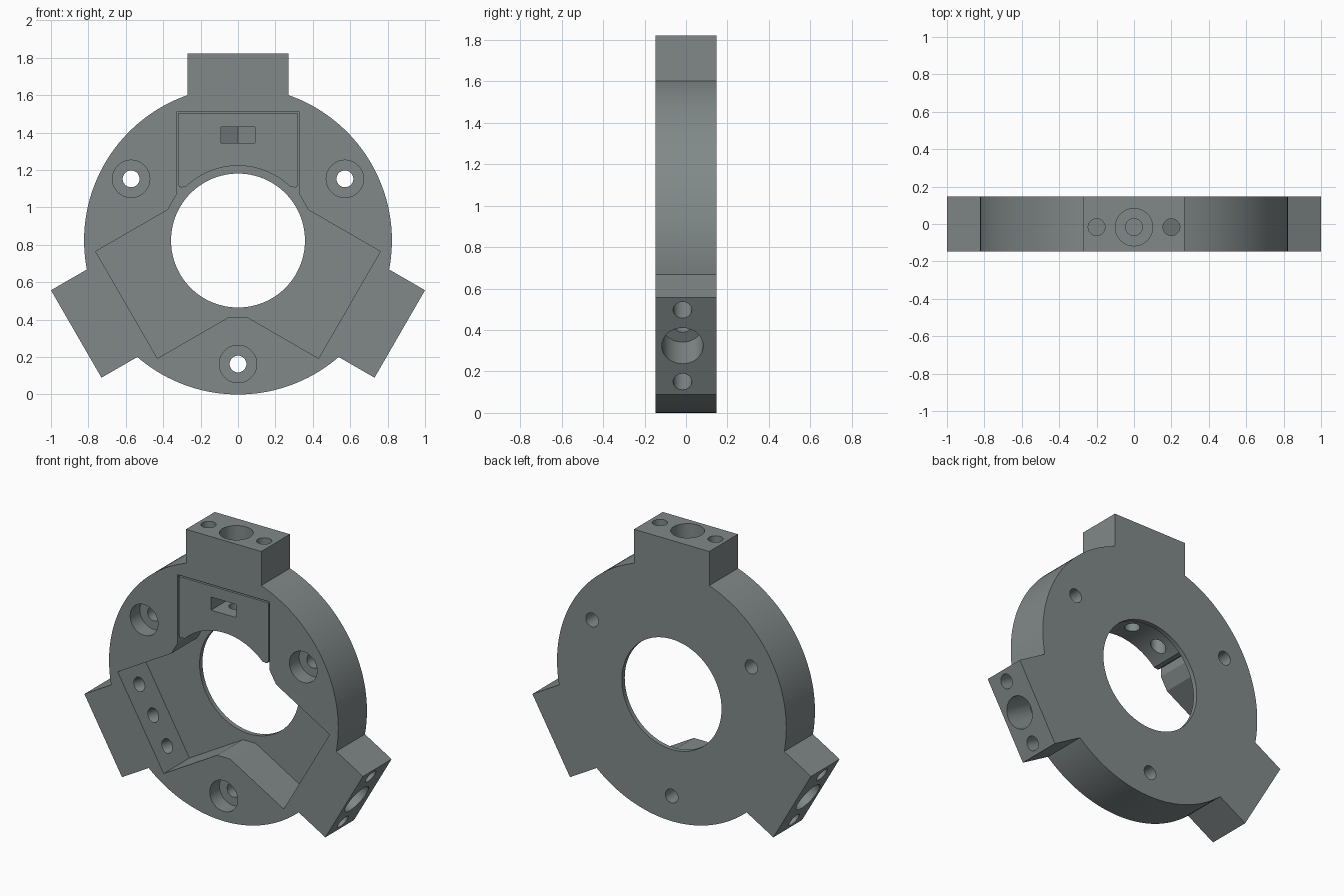
import bpy, bmesh
from math import sin, cos, radians, sqrt, atan2, degrees
from mathutils import Vector

if "Cube" in bpy.data.objects:
    bpy.data.objects.remove(bpy.data.objects["Cube"])

R = 0.823            # disc radius, also height of the hub centre
ARMS = (90, 210, 330)
FRONT, BACK, FLOOR = -0.147, 0.147, 0.117
BOLT_Y = -0.017      # depth position of the radial holes

grey = bpy.data.materials.new("slate grey")
grey.diffuse_color = (0.22, 0.25, 0.25, 1)
grey.use_nodes = True
grey.node_tree.nodes["Principled BSDF"].inputs["Base Color"].default_value = grey.diffuse_color


def polar(angle, r, t=0.0):
    """Point in the disc plane: r along the arm direction, t across it."""
    a = radians(angle)
    return (r * cos(a) - t * sin(a), R + r * sin(a) + t * cos(a))


def finish(name, bm):
    bmesh.ops.recalc_face_normals(bm, faces=bm.faces)
    mesh = bpy.data.meshes.new(name)
    bm.to_mesh(mesh)
    bm.free()
    mesh.materials.append(grey)
    ob = bpy.data.objects.new(name, mesh)
    bpy.context.collection.objects.link(ob)
    return ob


def prism(name, points, offset):
    """Extrude a closed polygon of 3D points by an offset."""
    bm = bmesh.new()
    face = bm.faces.new([bm.verts.new(p) for p in points])
    new = bmesh.ops.extrude_face_region(bm, geom=[face])["geom"]
    bmesh.ops.translate(bm, vec=offset,
                        verts=[v for v in new if isinstance(v, bmesh.types.BMVert)])
    return finish(name, bm)


def plate(name, pts, y0, y1):
    return prism(name, [(x, y0, z) for x, z in pts], (0, y1 - y0, 0))


def rod(name, start, end, radius, sides=40):
    start, end = Vector(start), Vector(end)
    axis = end - start
    bm = bmesh.new()
    bmesh.ops.create_cone(bm, cap_ends=True, segments=sides, radius1=radius,
                          radius2=radius, depth=axis.length)
    bmesh.ops.rotate(bm, verts=bm.verts, matrix=axis.to_track_quat('Z', 'Y').to_matrix())
    bmesh.ops.translate(bm, verts=bm.verts, vec=(start + end) / 2)
    return finish(name, bm)


def radial_rod(angle, r0, r1, t, radius):
    (x0, z0), (x1, z1) = polar(angle, r0, t), polar(angle, r1, t)
    return rod("radial_cutter", (x0, BOLT_Y, z0), (x1, BOLT_Y, z1), radius)


def cut(ob, cutters):
    """Subtract the cutters, bake the result and delete the cutters."""
    for c in cutters:
        c.hide_render = True
        m = ob.modifiers.new("cut", 'BOOLEAN')
        m.operation, m.solver, m.object = 'DIFFERENCE', 'EXACT', c
    bpy.context.view_layer.update()
    deps = bpy.context.evaluated_depsgraph_get()
    mesh = bpy.data.meshes.new_from_object(ob.evaluated_get(deps))
    ob.modifiers.clear()
    ob.data = mesh
    for c in cutters:
        bpy.data.objects.remove(c)
    bpy.ops.object.select_all(action='DESELECT')
    ob.select_set(True)
    bpy.context.view_layer.objects.active = ob
    bpy.ops.object.shade_smooth_by_angle(angle=radians(25))


# Disc outline with three square arms
HALF, TIP = 0.27, 0.9988
root = sqrt(R * R - HALF * HALF)
spread = degrees(atan2(HALF, root))
outline = []
for a in ARMS:
    outline += [polar(a, root, -HALF), polar(a, TIP, -HALF),
                polar(a, TIP, HALF), polar(a, root, HALF)]
    n = 36
    step = (120 - 2 * spread) / n
    outline += [polar(a + spread + step * i, R) for i in range(1, n)]
body = plate("ring_body", outline, FRONT, BACK)

# Central bore and three-way pocket open to the front
cutters = [rod("bore_cutter", (0, -0.5, R), (0, 0.5, R), 0.358, 128)]
pocket = []
for a in ARMS:
    pocket += [polar(a, r, t) for r, t in
               ((0.244, -0.33), (0.688, -0.33), (0.688, 0.33), (0.244, 0.33))]
cutters.append(plate("pocket_cutter", pocket, -0.4, FLOOR))

for a in ARMS:
    # Bolt holes through each arm, the middle one counterbored
    cutters += [radial_rod(a, 0.6, 1.1, t, 0.045) for t in (-0.2, 0, 0.2)]
    cutters.append(radial_rod(a, 0.79, 1.1, 0, 0.1))
    # Counterbored screw holes between the arms
    x, z = polar(a + 60, 0.66)
    cutters.append(rod("screw_cutter", (x, -0.5, z), (x, 0.5, z), 0.045))
    cutters.append(rod("head_cutter", (x, -0.5, z), (x, FRONT + 0.1, z), 0.1))
cut(body, cutters)

# Sliding jaw block in the top pocket, with a curved inner end
W = 0.322
block = [(-W, R + 0.679), (-W, 1.125), (-0.315, 1.111), (-0.303, 1.106), (-0.292, 1.109)]
block += [polar(a, 0.4) for a in range(134, 45, -2)]
block += [(-x, z) for x, z in reversed(block[:5])]
jaw = plate("jaw_block", block, FRONT, FLOOR)

# Nut slot with a pointed back, and bolt holes through the jaw
slot = [(-0.09, -0.4), (0.09, -0.4), (0.09, BOLT_Y + 0.052),
        (0, BOLT_Y + 0.104), (-0.09, BOLT_Y + 0.052)]
cutters = [prism("slot_cutter", [(x, y, 1.345) for x, y in slot], (0, 0, 0.085))]
cutters += [radial_rod(90, 0.2, 0.8, t, 0.045) for t in (-0.2, 0, 0.2)]
cut(jaw, cutters)
